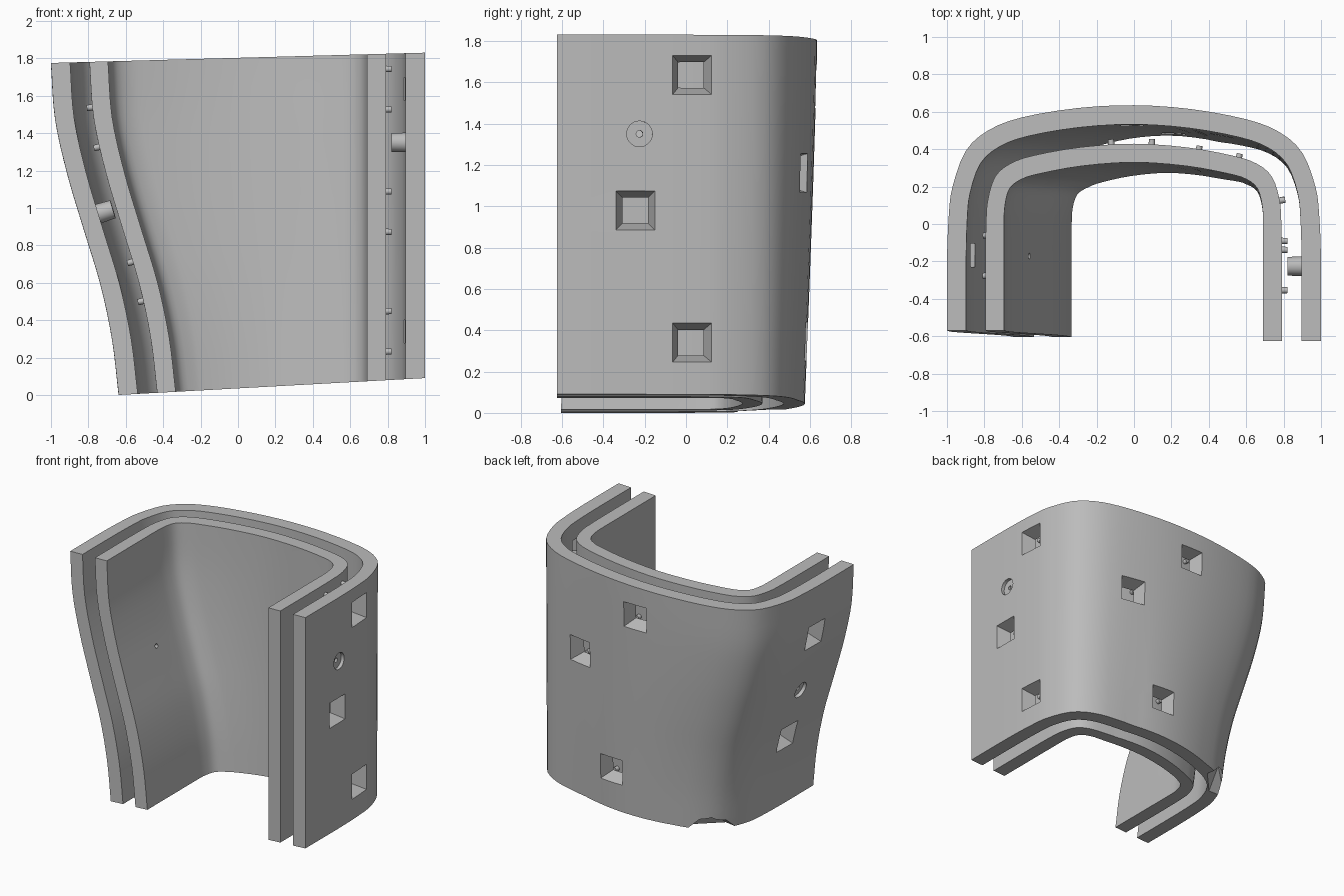
import bpy
import bmesh
from math import pi
from mathutils import Vector, Matrix

if "Cube" in bpy.data.objects:
    bpy.data.objects.remove(bpy.data.objects["Cube"])

grey = bpy.data.materials.new("plain_grey")
grey.use_nodes = True
grey.diffuse_color = (0.5, 0.5, 0.5, 1)
grey.node_tree.nodes["Principled BSDF"].inputs["Base Color"].default_value = (0.5, 0.5, 0.5, 1)


def clamp(v):
    return max(0.0, min(1.0, v))


def smooth_path(points, steps):
    """Dense Catmull-Rom path through the points."""
    pts = [Vector(p) for p in points]
    pts = [2 * pts[0] - pts[1]] + pts + [2 * pts[-1] - pts[-2]]
    path = []
    for a, b, c, d in zip(pts, pts[1:], pts[2:], pts[3:]):
        for k in range(steps):
            t = k / steps
            path.append(0.5 * (2 * b + (c - a) * t + (2 * a - 5 * b + 4 * c - d) * t ** 2
                               + (3 * b - a - 3 * c + d) * t ** 3))
    return path + [pts[-2]]


def make_object(name, bm):
    bmesh.ops.recalc_face_normals(bm, faces=bm.faces)
    mesh = bpy.data.meshes.new(name)
    bm.to_mesh(mesh)
    bm.free()
    mesh.materials.append(grey)
    obj = bpy.data.objects.new(name, mesh)
    bpy.context.collection.objects.link(obj)
    return obj


# Plan outlines: outermost and innermost faces at the top edge
outside = smooth_path([(-1, -.57), (-1, -.2), (-.99, .05), (-.97, .2), (-.9, .39), (-.78, .5),
                       (-.6, .57), (-.3, .62), (0, .635), (.3, .615), (.6, .56), (.78, .49),
                       (.9, .38), (.97, .2), (.99, .05), (1, -.2), (1, -.625)], 3)
inside = smooth_path([(-.695, -.57), (-.695, -.2), (-.695, 0), (-.69, .1), (-.665, .19), (-.6, .24),
                      (-.5, .27), (-.28, .31), (0, .33), (.28, .31), (.5, .27), (.6, .24),
                      (.66, .19), (.685, .1), (.69, 0), (.69, -.2), (.69, -.625)], 3)
# Inward sweep of the curved side wall, bottom to top
sweep = [v.x for v in smooth_path([(s, 0) for s in (.362, .327, .265, .176, .088, .022, 0)], 4)]


def bend(p, t, shift):
    side = clamp((.6 - p.x) / 1.2)
    x = p.x + shift * side
    y = p.y - .06 * (1 - t) ** 1.2 * clamp(p.y / .35) * clamp((1 - p.x) / .6)
    if y < 0:
        y *= 1 + .06 * side * (1 - t)
    low, high = .055 * (x + .64), 1.775 + .0275 * (p.x + 1)
    return x, y, low + (high - low) * t


def make_shell(name, near, far):
    bm = bmesh.new()
    ring = [o.lerp(i, near) for o, i in zip(outside, inside)]
    ring += [o.lerp(i, far) for o, i in zip(outside, inside)][::-1]
    rows = [[bm.verts.new(bend(p, k / (len(sweep) - 1), s)) for p in ring]
            for k, s in enumerate(sweep)]
    n = len(ring)
    for a, b in zip(rows, rows[1:]):
        for i in range(n):
            j = (i + 1) % n
            bm.faces.new((a[i], a[j], b[j], b[i]))
    for row in (rows[0], rows[-1]):
        for i in range(n // 2 - 1):
            bm.faces.new((row[i], row[i + 1], row[n - 2 - i], row[n - 1 - i]))
    return make_object(name, bm)


outer_shell = make_shell("outer_shell", 0, .335)
inner_shell = make_shell("inner_shell", .675, 1)
bpy.context.view_layer.update()


def surface_frame(shell, wall, along, z):
    """Frame on a shell face with local Z pointing out of it."""
    out = {"left": Vector((1, 0, 0)), "right": Vector((-1, 0, 0)), "back": Vector((0, 1, 0))}[wall]
    spot = Vector((along, 0, z)) if wall == "back" else Vector((0, along, z))
    hit, where, normal, _ = shell.ray_cast(spot + out * 3, -out)
    return Matrix.Translation(where) @ normal.to_track_quat('Z', 'Y').to_matrix().to_4x4()


def add_cone(bm, frame, sides, r_in, r_out, z_in, z_out):
    """Frustum along the frame's Z, from z_in to z_out."""
    turn = Matrix.Rotation(pi / 4, 4, 'Z') if sides == 4 else Matrix()
    place = frame @ Matrix.Translation((0, 0, (z_in + z_out) / 2)) @ turn
    bmesh.ops.create_cone(bm, cap_ends=True, segments=sides, radius1=r_in, radius2=r_out,
                          depth=z_out - z_in, matrix=place)


def cut(target, cutter):
    mod = target.modifiers.new("cut", 'BOOLEAN')
    mod.operation, mod.solver, mod.object = 'DIFFERENCE', 'EXACT', cutter
    bpy.context.view_layer.objects.active = target
    bpy.ops.object.modifier_apply(modifier=mod.name)


# Tapered square windows with four locating pegs behind each
windows = [("left", .03, 1.635), ("left", -.245, .98), ("left", .03, .34),
           ("right", -.165, 1.39), ("right", -.165, .56),
           ("back", -.015, 1.57), ("back", .485, 1.16), ("back", .215, .345)]
window_bm, peg_bm = bmesh.new(), bmesh.new()
for wall, along, z in windows:
    frame = surface_frame(outer_shell, wall, along, z)
    add_cone(window_bm, frame, 4, .07, .157, -.14, .05)
    for da in (-.108, .108):
        for dz in (-.108, .108):
            p = frame @ Vector((da, dz, -.2))
            peg_frame = surface_frame(inner_shell, wall, p.x if wall == "back" else p.y, p.z)
            add_cone(peg_bm, peg_frame, 16, .018, .016, -.02, .03)

# Screw bosses: shallow recess outside, stub in the gap, drilled right through
recess_bm, boss_bm, drill_bm = bmesh.new(), bmesh.new(), bmesh.new()
for wall, along, z in [("left", -.225, 1.35), ("right", -.165, .94)]:
    frame = surface_frame(outer_shell, wall, along, z)
    add_cone(recess_bm, frame, 32, .062, .062, -.025, .05)
    add_cone(boss_bm, frame, 32, .05, .053, -.18, -.085)
    add_cone(drill_bm, frame, 16, .016, .016, -.5, .1)

# Chipped lower edge at the curved corner
chip_bm = bmesh.new()
chip = Matrix.Translation((-.47, .38, .02)) @ Matrix.Rotation(.8, 4, 'Z') @ Matrix.Diagonal((1, .45, 1, 1))
add_cone(chip_bm, chip, 5, .28, 0, -.06, .12)

locating_pegs = make_object("locating_pegs", peg_bm)
screw_bosses = make_object("screw_bosses", boss_bm)
window_cutter = make_object("window_cutter", window_bm)
recess_cutter = make_object("recess_cutter", recess_bm)
drill_cutter = make_object("drill_cutter", drill_bm)
chip_cutter = make_object("chip_cutter", chip_bm)

for cutter in (window_cutter, recess_cutter, drill_cutter, chip_cutter):
    cut(outer_shell, cutter)
cut(inner_shell, drill_cutter)
cut(screw_bosses, drill_cutter)
for cutter in (window_cutter, recess_cutter, drill_cutter, chip_cutter):
    bpy.data.objects.remove(cutter)

# Smooth the curved walls and keep the edges crisp
bpy.ops.object.select_all(action='DESELECT')
for part in (outer_shell, inner_shell, locating_pegs, screw_bosses):
    part.select_set(True)
bpy.context.view_layer.objects.active = outer_shell
bpy.ops.object.shade_smooth_by_angle(angle=.52)
